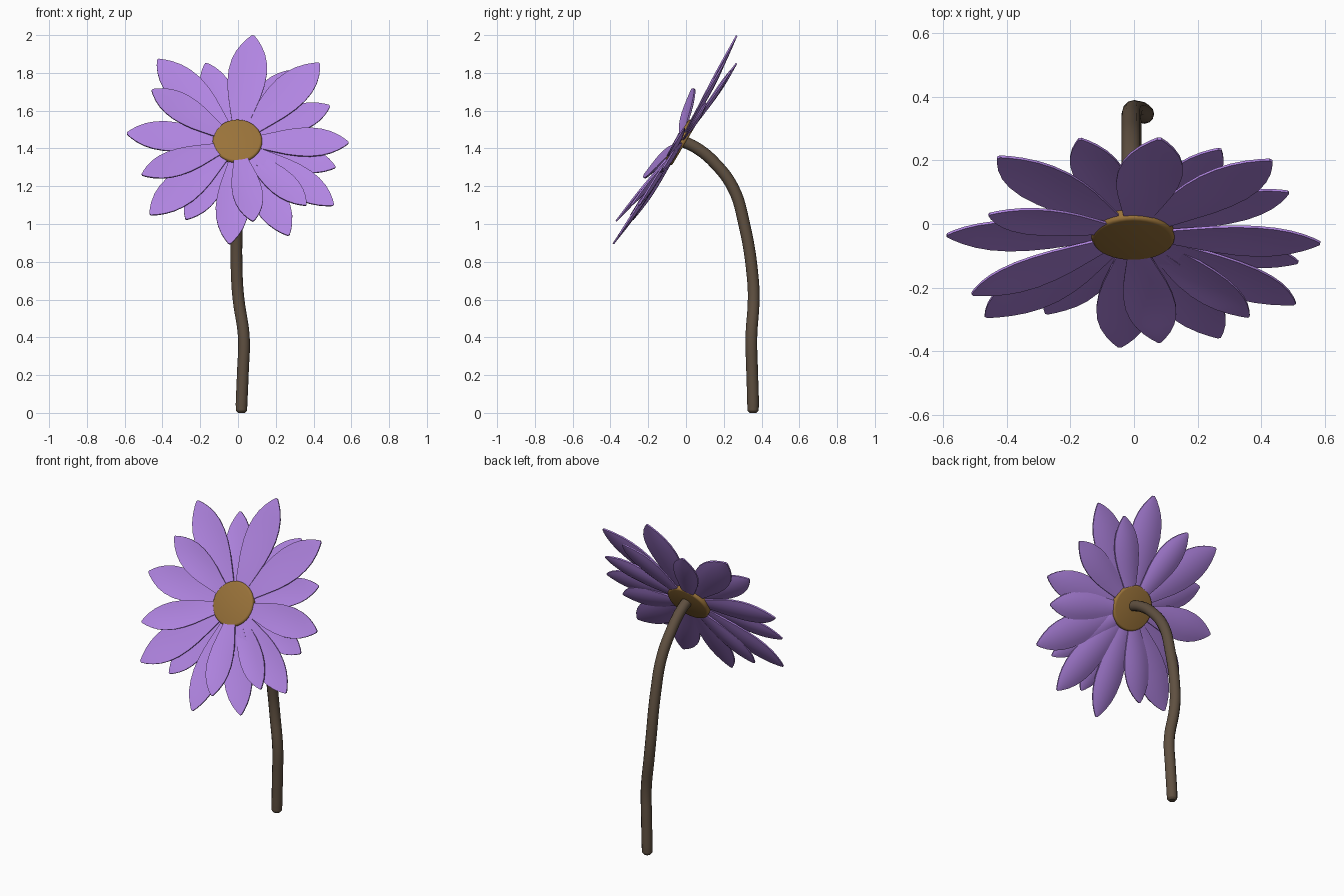
import bpy, bmesh, math
from mathutils import Vector, Matrix

if "Cube" in bpy.data.objects:
    bpy.data.objects.remove(bpy.data.objects["Cube"])


def material(name, rgb):
    m = bpy.data.materials.new(name)
    m.diffuse_color = (*rgb, 1)
    m.use_nodes = True
    m.node_tree.nodes["Principled BSDF"].inputs["Base Color"].default_value = m.diffuse_color
    return m


PURPLE = material("petal purple", (0.44, 0.235, 0.76))
GOLD = material("disc gold", (0.32, 0.17, 0.042))
BROWN = material("stem brown", (0.115, 0.08, 0.052))

# Flower head frame: tilted back, facing forward and up
CENTRE = Vector((-0.003, -0.03, 1.432))
UP = Vector((0, 0.51, 0.86)).normalized()
FACE = Vector((0, -0.86, 0.51)).normalized()


def finish(bm, name, mat):
    bmesh.ops.recalc_face_normals(bm, faces=bm.faces)
    me = bpy.data.meshes.new(name)
    bm.to_mesh(me)
    bm.free()
    ob = bpy.data.objects.new(name, me)
    bpy.context.collection.objects.link(ob)
    me.materials.append(mat)
    smooth(ob)
    return ob


def smooth(ob):
    bpy.ops.object.select_all(action='DESELECT')
    ob.select_set(True)
    bpy.context.view_layer.objects.active = ob
    bpy.ops.object.shade_smooth_by_angle(angle=math.radians(40))


# Petal outline: (fraction of length, fraction of half width)
OUTLINE = [(0, .3), (.12, .47), (.25, .67), (.38, .86), (.5, .97), (.62, 1),
           (.73, .92), (.82, .76), (.9, .52), (.96, .27), (1, .06)]


def petal(name, tip, half, shift):
    tip = Vector(tip)
    d = tip - CENTRE
    d = d - FACE * d.dot(FACE)
    base = CENTRE + d.normalized() * 0.06 + FACE * shift
    axis = tip - base
    side = FACE.cross(axis).normalized()
    nrm = axis.cross(side).normalized()
    n = 6
    bm = bmesh.new()
    rings = []
    for t, w in OUTLINE:
        ring = []
        for k in range(2 * n + 2):      # front row, then back row
            front = k <= n
            s = -1 + 2 * (k if front else 2 * n + 1 - k) / n
            thick = (0.004 + 0.005 * (1 - s * s) * w) * (1 if front else -1)
            h = (0.012 * s * s - 0.008) * w * w + thick
            ring.append(bm.verts.new(base + axis * t + side * (s * w * half) + nrm * h))
        rings.append(ring)
    m = 2 * n + 2
    for a, b in zip(rings, rings[1:]):
        for k in range(m):
            j = (k + 1) % m
            bm.faces.new((a[k], a[j], b[j], b[k]))
    bm.faces.new(rings[0])
    bm.faces.new(rings[-1])
    finish(bm, name, PURPLE)


# Petal tips (x, y, z), half width, offset of the base along the facing direction
PETALS = [
    ((.08, .268, 1.997), .102, .004), ((.43, .20, 1.85), .1, .004),
    ((.27, .235, 1.81), .08, -.010), ((.485, .10, 1.625), .08, -.004),
    ((.585, -.06, 1.43), .088, .006), ((.515, -.12, 1.30), .08, -.010),
    ((.505, -.25, 1.10), .092, .004), ((.36, -.29, 1.10), .075, -.010),
    ((.268, -.355, .94), .092, .002), ((.08, -.37, 1.015), .08, .010),
    ((-.045, -.385, .895), .088, -.002), ((-.275, -.28, 1.025), .08, -.010),
    ((-.465, -.29, 1.05), .098, .004), ((-.508, -.22, 1.26), .08, .008),
    ((-.588, -.035, 1.48), .09, .004), ((-.455, .03, 1.71), .082, .006),
    ((-.425, .21, 1.87), .1, .002), ((-.17, .267, 1.85), .08, -.010)]
for i, (tip, half, shift) in enumerate(PETALS):
    petal(f"petal_{i + 1:02d}", tip, half, shift)

# Flower disc, visible from front and back
bm = bmesh.new()
bmesh.ops.create_cone(bm, cap_ends=True, segments=36, radius1=.131, radius2=.131, depth=.048)
rim = [e for e in bm.edges if abs(e.verts[0].co.z - e.verts[1].co.z) < 1e-5]
bmesh.ops.bevel(bm, geom=rim, offset=.012, segments=3, profile=.5, affect='EDGES')
rot = Matrix((Vector((1, 0, 0)), UP, FACE)).transposed().to_4x4()
bmesh.ops.transform(bm, matrix=Matrix.Translation(CENTRE) @ rot, verts=bm.verts)
finish(bm, "flower_disc", GOLD)

# Curved stem with a rounded foot
PATH = [(.018, .355, 0, .6), (.018, .355, .012, .95), (.019, .355, .05, 1), (.026, .35, .22, 1),
        (.031, .346, .4, 1), (.003, .358, .6, 1), (-.006, .353, .72, 1),
        (-.008, .308, 1.0, 1), (-.008, .25, 1.19, 1), (-.007, .15, 1.325, 1),
        (-.003, .06, 1.4, 1), (0, -.02, 1.44, 1)]
cu = bpy.data.curves.new("stem", 'CURVE')
cu.dimensions = '3D'
cu.bevel_depth = .031
cu.bevel_resolution = 4
cu.resolution_u = 6
cu.use_fill_caps = True
sp = cu.splines.new('BEZIER')
sp.bezier_points.add(len(PATH) - 1)
for p, (x, y, z, r) in zip(sp.bezier_points, PATH):
    p.co = (x, y, z)
    p.radius = r
    p.handle_left_type = p.handle_right_type = 'AUTO'
stem = bpy.data.objects.new("stem", cu)
bpy.context.collection.objects.link(stem)
cu.materials.append(BROWN)
bpy.ops.object.select_all(action='DESELECT')
stem.select_set(True)
bpy.context.view_layer.objects.active = stem
bpy.ops.object.convert(target='MESH')
smooth(bpy.context.view_layer.objects.active)
